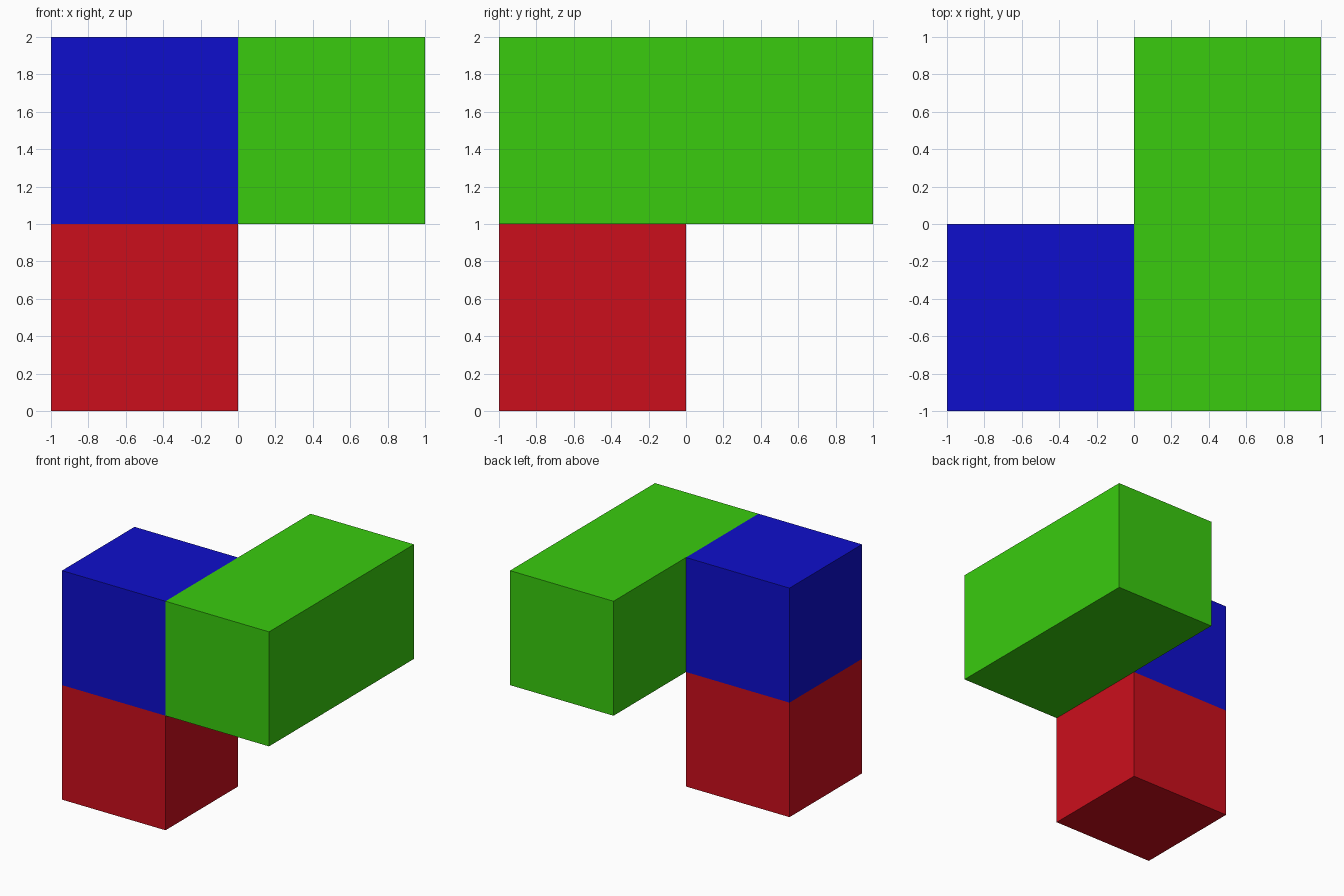
import bpy
import bmesh
from mathutils import Vector

if "Cube" in bpy.data.objects:
    bpy.data.objects.remove(bpy.data.objects["Cube"])


def block(name, low, high, color):
    """Box between two opposite corners, with its own flat colour."""
    low, high = Vector(low), Vector(high)
    bm = bmesh.new()
    bmesh.ops.create_cube(bm, size=1)
    bmesh.ops.scale(bm, vec=high - low, verts=bm.verts)
    mesh = bpy.data.meshes.new(name)
    bm.to_mesh(mesh)
    bm.free()
    mat = bpy.data.materials.new(name + "_color")
    mat.diffuse_color = (*color, 1)
    mat.use_nodes = True
    mat.node_tree.nodes["Principled BSDF"].inputs["Base Color"].default_value = mat.diffuse_color
    mesh.materials.append(mat)
    obj = bpy.data.objects.new(name, mesh)
    obj.location = (low + high) / 2
    bpy.context.collection.objects.link(obj)
    return obj


# Standing column: red cube below, blue cube above
block("lower_cube", (-1, -1, 0), (0, 0, 1), (0.6, 0.0045, 0.0115))
block("upper_cube", (-1, -1, 1), (0, 0, 2), (0.0045, 0.0045, 0.605))

# Overhanging green arm running front to back
block("overhanging_arm", (0, -1, 1), (1, 1, 2), (0.041, 0.6, 0.0045))
